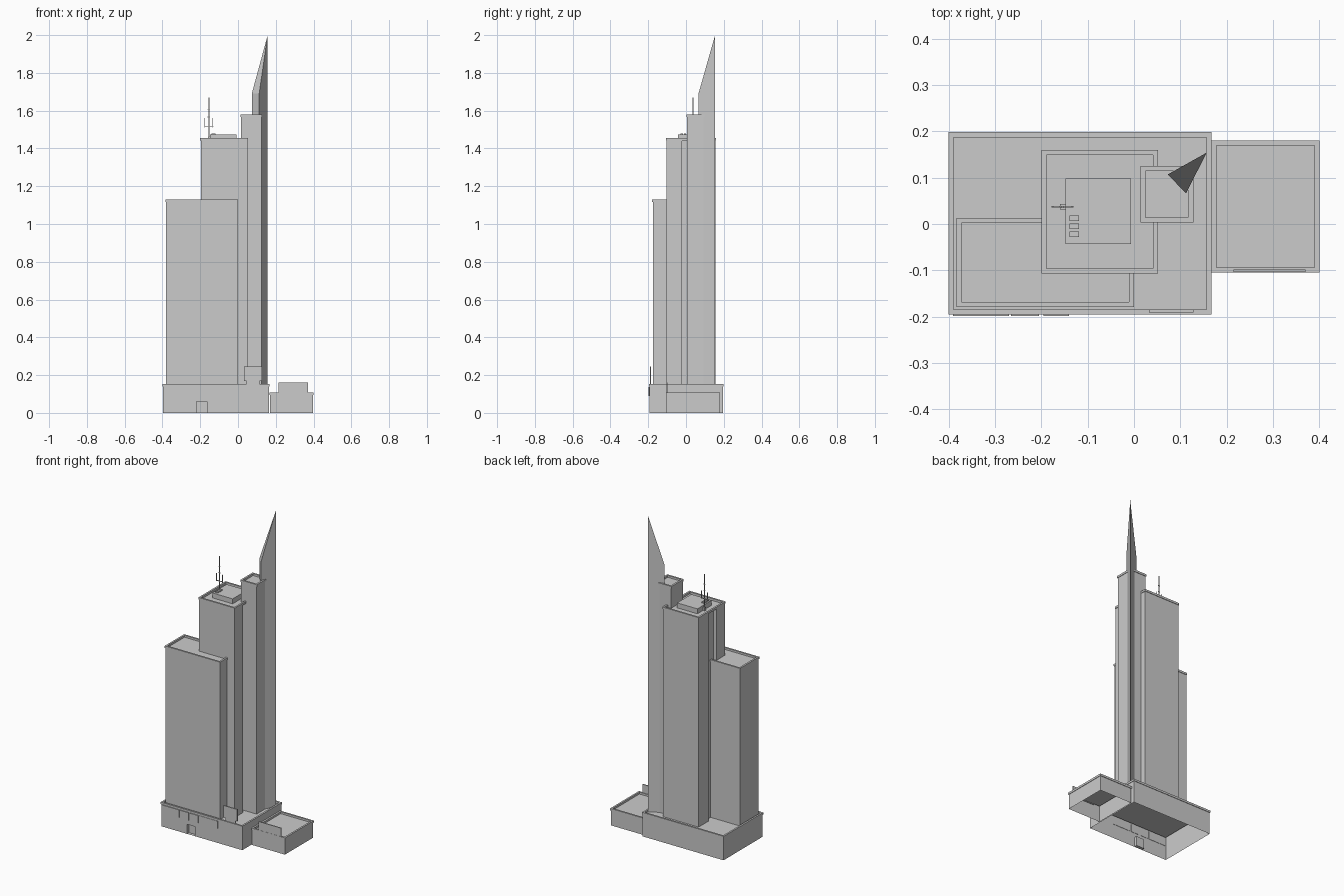
import bpy, bmesh
from mathutils import Vector

cube = bpy.data.objects.get("Cube")
if cube:
    bpy.data.objects.remove(cube, do_unlink=True)

grey = bpy.data.materials.new("concrete grey")
grey.use_nodes = True
COLOUR = (0.6, 0.6, 0.6, 1)
grey.diffuse_color = COLOUR
grey.node_tree.nodes["Principled BSDF"].inputs["Base Color"].default_value = COLOUR


def finish(name, bm):
    mesh = bpy.data.meshes.new(name)
    bm.to_mesh(mesh)
    bm.free()
    mesh.materials.append(grey)
    obj = bpy.data.objects.new(name, mesh)
    bpy.context.collection.objects.link(obj)
    return obj


def loft(bm, x, y, profile, bottom=False):
    """Stack rectangles given as (inset, height) and cap the last one."""
    rings = []
    for d, z in profile:
        corners = [(x[0] + d, y[0] + d), (x[1] - d, y[0] + d),
                   (x[1] - d, y[1] - d), (x[0] + d, y[1] - d)]
        rings.append([bm.verts.new((*c, z)) for c in corners])
    for a, b in zip(rings, rings[1:]):
        for i in range(4):
            j = (i + 1) % 4
            bm.faces.new((a[i], a[j], b[j], b[i]))
    bm.faces.new(rings[-1])
    if bottom:
        bm.faces.new(rings[0][::-1])


def box(name, x, y, z):
    bm = bmesh.new()
    loft(bm, x, y, [(0, z[0]), (0, z[1])], True)
    return finish(name, bm)


def parapet_block(bm, x, y, z, lip=0.003, rim=0.011, cap=0.013, drop=0.012):
    """Open-bottomed block with an overhanging cap and a sunken roof."""
    loft(bm, x, y, [(lip, z[0]), (lip, z[1] - cap), (0, z[1] - cap),
                    (0, z[1]), (rim, z[1]), (rim, z[1] - drop)])


def building(name, x, y, z, **options):
    bm = bmesh.new()
    parapet_block(bm, x, y, z, **options)
    return finish(name, bm)


# Podium with a recessed doorway in its front wall
DOOR_X, DOOR_TOP = (-0.22, -0.163), 0.06
bm = bmesh.new()
parapet_block(bm, (-0.4, 0.167), (-0.195, 0.198), (0, 0.152))
cuts = [((x, 0, 0), (1, 0, 0)) for x in DOOR_X] + [((0, 0, DOOR_TOP), (0, 0, 1))]
for point, normal in cuts:
    wall = [f for f in bm.faces if f.normal.y < -0.9 or f.calc_center_median().y < -0.19]
    geom = set(wall) | {e for f in wall for e in f.edges} | {v for f in wall for v in f.verts}
    bmesh.ops.bisect_plane(bm, geom=list(geom), plane_co=point, plane_no=normal)
bm.normal_update()
door = [f for f in bm.faces if f.normal.y < -0.9
        and DOOR_X[0] < f.calc_center_median().x < DOOR_X[1]
        and f.calc_center_median().z < DOOR_TOP]
new = bmesh.ops.extrude_face_region(bm, geom=door)["geom"]
bmesh.ops.translate(bm, vec=Vector((0, 0.02, 0)),
                    verts=[v for v in new if isinstance(v, bmesh.types.BMVert)])
bmesh.ops.delete(bm, geom=[f for f in door if f.is_valid], context="FACES_ONLY")
finish("podium", bm)

# Low annex and the two simple towers
building("annex", (0.167, 0.4), (-0.105, 0.18), (0, 0.107))
building("west_tower", (-0.383, 0), (-0.179, 0.013), (0.14, 1.13))
building("east_tower", (0.014, 0.128), (0.003, 0.125), (0.14, 1.58))

# Main tower: two slabs around a narrower core, under a shared crown
box("main_front_slab", (-0.197, 0.049), (-0.104, -0.02), (0.14, 1.442))
box("main_core", (-0.177, 0.029), (-0.02, 0.057), (0.14, 1.442))
box("main_back_slab", (-0.197, 0.049), (0.057, 0.157), (0.14, 1.442))
building("main_crown", (-0.2, 0.052), (-0.107, 0.16), (1.44, 1.455), drop=0.013)

# Triangular fin with a slanted top
plan = [(0.073, 0.107, 1.69), (0.112, 0.066, 1.69), (0.157, 0.154, 2.0)]
bm = bmesh.new()
low = [bm.verts.new((x, y, 0.14)) for x, y, z in plan]
high = [bm.verts.new(p) for p in plan]
for i in range(3):
    j = (i + 1) % 3
    bm.faces.new((low[i], low[j], high[j], high[i]))
bm.faces.new(high)
bm.faces.new(low[::-1])
finish("fin", bm)

# Roof plant room and vents
box("plant_room", (-0.148, -0.007), (-0.043, 0.098), (1.44, 1.473))
for i in range(3):
    y = -0.022 + 0.017 * i
    box(f"roof_vent_{i + 1}", (-0.139, -0.119), (y - 0.006, y + 0.006), (1.47, 1.479))

# Antenna with side masts
AX, AY = -0.154, 0.037


def rod(name, x, half_x, half_y, z):
    box(name, (x - half_x, x + half_x), (AY - half_y, AY + half_y), z)


rod("antenna_base", AX, 0.006, 0.006, (1.44, 1.462))
rod("antenna_mast", AX, 0.002, 0.002, (1.46, 1.67))
rod("antenna_arm", AX, 0.024, 0.0015, (1.513, 1.517))
for side in (-1, 1):
    rod("antenna_side_mast", AX + side * 0.021, 0.0015, 0.0015, (1.51, 1.56))
for z in (1.565, 1.605):
    rod("antenna_rung", AX, 0.007, 0.0015, (z, z + 0.003))

# Blank sign boards and wall panels
box("corner_sign", (0.032, 0.128), (-0.191, -0.184), (0.17, 0.245))
box("corner_sign_stand", (0.045, 0.115), (-0.19, -0.185), (0.14, 0.17))
box("annex_sign", (0.215, 0.37), (-0.104, -0.098), (0.095, 0.16))
for i, x in enumerate([(-0.39, -0.27), (-0.265, -0.205), (-0.195, -0.14)]):
    box(f"wall_panel_{i + 1}", x, (-0.198, -0.19), (0.09, 0.138))
box("wall_panel_4", (-0.13, -0.005), (-0.1955, -0.19), (0.09, 0.138))
